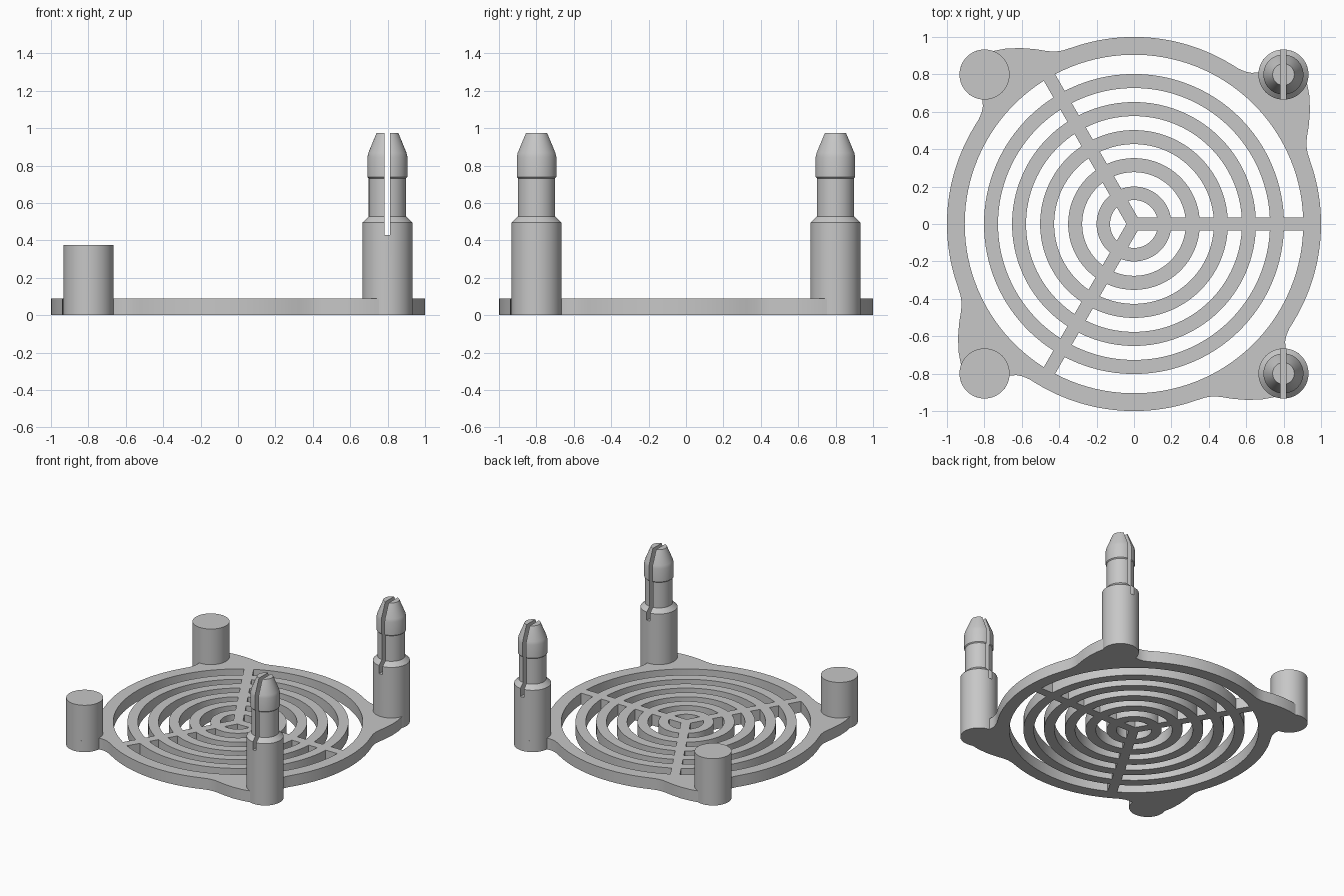
import bpy, bmesh
from math import sin, cos, pi, radians, sqrt, asin, atan2

if "Cube" in bpy.data.objects:
    bpy.data.objects.remove(bpy.data.objects["Cube"])

T = 0.09            # plate thickness
PIN = 0.799         # pin centre offset
PIN_R = 0.134
SPOKE = 0.035       # spoke half width

grey = bpy.data.materials.new("light grey plastic")
grey.diffuse_color = (0.57, 0.57, 0.57, 1)
grey.use_nodes = True
grey.node_tree.nodes["Principled BSDF"].inputs["Base Color"].default_value = grey.diffuse_color


def arc(r, a0, a1, n, cx=0, cy=0):
    return [(cx + r * cos(a0 + (a1 - a0) * i / n), cy + r * sin(a0 + (a1 - a0) * i / n))
            for i in range(n + 1)]


def rotate(pts, a):
    return [(x * cos(a) - y * sin(a), x * sin(a) + y * cos(a)) for x, y in pts]


def smooth(ob):
    bpy.ops.object.select_all(action='DESELECT')
    ob.select_set(True)
    bpy.context.view_layer.objects.active = ob
    bpy.ops.object.shade_smooth_by_angle(angle=radians(25))


def outline():
    """Ring edge with one swept ear per corner, running clockwise."""
    ear = [(-0.853, 0.522), (-0.83, 0.56), (-0.815, 0.595), (-0.808, 0.63)]
    ear += arc(PIN_R, radians(265), radians(70), 36, -PIN, PIN)
    ear += [(-0.69, 0.937), (-0.61, 0.941), (-0.53, 0.935), (-0.46, 0.924),
            (-0.42, 0.922), (-0.38, 0.928)]
    start, end = atan2(0.944, -0.33), atan2(0.522, -0.853) - pi / 2
    ear += arc(1.0, start, end, 24)[:-1]
    return [p for k in range(4) for p in rotate(ear, -k * pi / 2)]


def gap(r0, r1):
    """Opening between two rings and two spokes, starting from the spoke on +x."""
    def edge(r):
        a = asin(SPOKE / r)
        return a, 2 * pi / 3 - a
    a, b = edge(r1)
    pts = arc(r1, a, b, 40)
    if r0 == 0:
        c = SPOKE / sin(pi / 3)
        return pts + [(c * cos(pi / 3), c * sin(pi / 3))]
    a, b = edge(r0)
    return pts + arc(r0, b, a, 40)


# Guard plate: filled flat outline with the openings as holes
curve = bpy.data.curves.new("guard_plate", 'CURVE')
curve.dimensions = '2D'
curve.fill_mode = 'BOTH'
curve.extrude = T / 2
loops = [outline()]
for r0, r1 in [(0, 0.128), (0.2, 0.277), (0.352, 0.427), (0.502, 0.577),
               (0.652, 0.727), (0.802, 0.905)]:
    loops += [rotate(gap(r0, r1), k * 2 * pi / 3) for k in range(3)]
for pts in loops:
    s = curve.splines.new('POLY')
    s.points.add(len(pts) - 1)
    for p, (x, y) in zip(s.points, pts):
        p.co = (x, y, 0, 1)
    s.use_cyclic_u = True
plate = bpy.data.objects.new("guard_plate", curve)
bpy.context.collection.objects.link(plate)
bpy.context.view_layer.objects.active = plate
plate.select_set(True)
bpy.ops.object.convert(target='MESH')
plate = bpy.context.view_layer.objects.active
bm = bmesh.new()
bm.from_mesh(plate.data)
bmesh.ops.remove_doubles(bm, verts=bm.verts, dist=1e-5)
bmesh.ops.translate(bm, verts=bm.verts, vec=(0, 0, T / 2))
bmesh.ops.recalc_face_normals(bm, faces=bm.faces)
bm.to_mesh(plate.data)
bm.free()
plate.data.materials.clear()
plate.data.materials.append(grey)
smooth(plate)


def lathe(name, profile, x, y, n=64):
    """Closed turned solid from (radius, height) pairs."""
    bm = bmesh.new()
    rings = [[bm.verts.new((px, py, z)) for px, py in arc(r, 0, 2 * pi, n)[:-1]]
             for r, z in profile]
    for a, b in zip(rings, rings[1:]):
        for i in range(n):
            j = (i + 1) % n
            bm.faces.new((a[i], a[j], b[j], b[i]))
    bm.faces.new(rings[0][::-1])
    bm.faces.new(rings[-1])
    me = bpy.data.meshes.new(name)
    bm.to_mesh(me)
    bm.free()
    me.materials.append(grey)
    ob = bpy.data.objects.new(name, me)
    ob.location = (x, y, 0)
    bpy.context.collection.objects.link(ob)
    return ob


SNAP = [(PIN_R, T), (PIN_R, 0.495), (0.1, 0.528), (0.1, 0.732), (0.107, 0.739),
        (0.107, 0.845), (0.102, 0.868), (0.058, 0.975)]

for side, y in (("front", -PIN), ("back", PIN)):
    # Plain locating post on the left
    smooth(lathe(side + "_post", [(PIN_R, T), (PIN_R, 0.375)], -PIN, y))

    # Split snap pin on the right
    pin = lathe(side + "_snap_pin", SNAP, PIN, y)
    bpy.ops.mesh.primitive_cube_add(size=1, location=(PIN, y, 0.43 + 0.4))
    cutter = bpy.context.object
    cutter.name = side + "_slot_cutter"
    cutter.scale = (0.03, 0.5, 0.8)
    cutter.hide_render = True
    mod = pin.modifiers.new("slot", 'BOOLEAN')
    mod.operation = 'DIFFERENCE'
    mod.solver = 'EXACT'
    mod.object = cutter
    bpy.context.view_layer.update()
    bpy.context.view_layer.objects.active = pin
    bpy.ops.object.modifier_apply(modifier="slot")
    bpy.data.objects.remove(cutter)
    smooth(pin)
